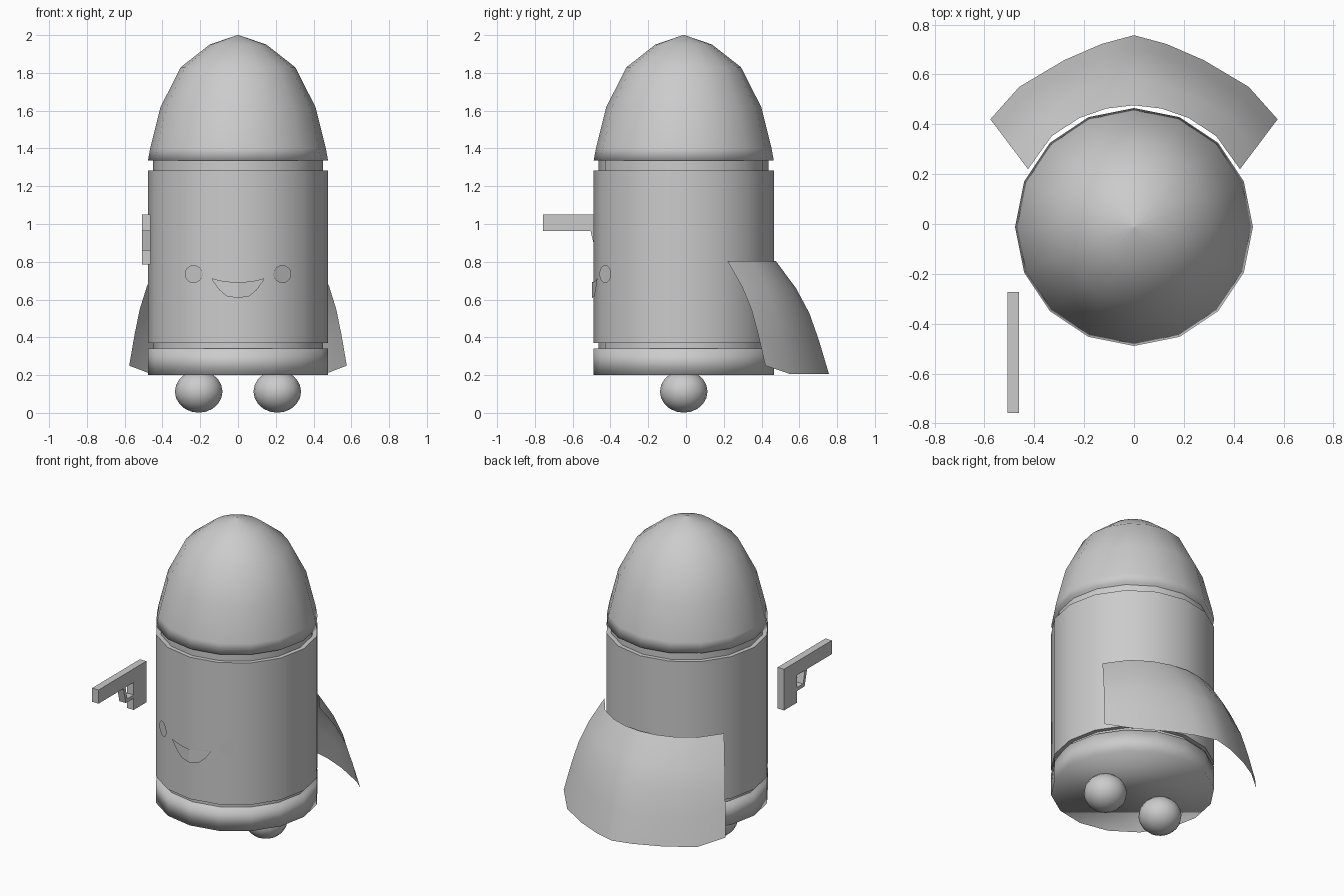
import bpy, math

if "Cube" in bpy.data.objects:
    bpy.data.objects.remove(bpy.data.objects["Cube"])

CY = -0.012   # body axis in y
R = 0.477     # body radius
SIDES = 16


def make(name, verts, faces, smooth=None):
    """Mesh object; smooth = sharp-edge angle in degrees, None for flat."""
    me = bpy.data.meshes.new(name)
    me.from_pydata(verts, [], faces)
    me.validate()
    ob = bpy.data.objects.new(name, me)
    bpy.context.collection.objects.link(ob)
    if smooth is not None:
        me.shade_smooth()
        if smooth < 180:
            me.set_sharp_from_angle(angle=math.radians(smooth))
    return ob


def lathe(name, profile, smooth):
    """Revolve (radius, z) pairs, bottom to top, with closed ends."""
    verts, faces = [], []
    for r, z in profile:
        for i in range(SIDES):
            a = 2 * math.pi * i / SIDES
            verts.append((r * math.cos(a), CY + r * math.sin(a), z))
    for k in range(len(profile) - 1):
        for i in range(SIDES):
            j = (i + 1) % SIDES
            a, b = k * SIDES, (k + 1) * SIDES
            faces.append((a + i, a + j, b + j, b + i))
    faces.append(tuple(reversed(range(SIDES))))
    top = (len(profile) - 1) * SIDES
    faces.append(tuple(range(top, top + SIDES)))
    return make(name, verts, faces, smooth)


def prism(name, yz, x0, x1):
    """Extrude a (y, z) outline along x."""
    n = len(yz)
    verts = [(x, y, z) for x in (x0, x1) for y, z in yz]
    faces = [tuple(reversed(range(n))), tuple(range(n, 2 * n))]
    faces += [(i, (i + 1) % n, n + (i + 1) % n, n + i) for i in range(n)]
    return make(name, verts, faces)


def front(x, z, gap=0.008):
    """Point just in front of the faceted body wall."""
    step = 2 * math.pi / SIDES
    r = R + gap
    for k in range(SIDES // 4):
        xa, xb = r * math.sin(k * step), r * math.sin((k + 1) * step)
        if xa <= abs(x) <= xb:
            t = (abs(x) - xa) / (xb - xa)
            y = r * ((1 - t) * math.cos(k * step) + t * math.cos((k + 1) * step))
            return (x, CY - y, z)


# Body: base ring, two recessed necks, main shell, domed top
lathe("base_ring", [(R, 0.2), (R, 0.342)], 180)
lathe("lower_neck", [(0.45, 0.33), (0.45, 0.38)], 40)
lathe("body_shell", [(R, 0.37), (R, 1.282)], 40)
lathe("upper_neck", [(0.45, 1.27), (0.45, 1.345)], 40)
lathe("dome", [(R, 1.335), (0.465, 1.4), (0.41, 1.62), (0.303, 1.83),
               (0.15, 1.95), (0.004, 2.0)], 180)

# Round feet
for side, label in ((-1, "left"), (1, "right")):
    bpy.ops.mesh.primitive_uv_sphere_add(segments=16, ring_count=10, radius=1,
                                         location=(side * 0.208, CY, 0.113))
    foot = bpy.context.object
    foot.name = label + "_foot"
    foot.scale = (0.126, 0.126, 0.112)
    foot.data.shade_smooth()

# Eyes: discs lying on the body facets
for side, label in ((-1, "left"), (1, "right")):
    pts = [front(side * 0.235 + 0.047 * math.cos(a), 0.735 + 0.047 * math.sin(a))
           for a in (2 * math.pi * i / 16 for i in range(16))]
    make(label + "_eye", pts, [tuple(range(16))])

# Mouth: smile wrapped on the front wall
half = [(0.138, 0.712, 0.705), (0.10, 0.702, 0.652), (0.06, 0.695, 0.618), (0, 0.692, 0.608)]
cols = [(-x, t, b) for x, t, b in half] + half[-2::-1]
verts = [front(x, z) for x, t, b in cols for z in (b, t)]
make("mouth", verts, [(2 * i, 2 * i + 2, 2 * i + 3, 2 * i + 1) for i in range(len(cols) - 1)])

# Side blaster: barrel, grip and trigger guard
X0, X1 = -0.508, -0.462
prism("blaster_barrel", [(-0.757, 0.962), (-0.272, 0.962), (-0.272, 1.05), (-0.757, 1.05)], X0, X1)
prism("blaster_grip", [(-0.40, 0.785), (-0.272, 0.785), (-0.272, 0.962), (-0.40, 0.962)], X0, X1)
prism("blaster_guard", [(-0.40, 0.86), (-0.40, 0.882), (-0.465, 0.882), (-0.483, 0.962),
                        (-0.505, 0.962), (-0.48, 0.86)], X0, X1)

# Flared cape around the back: blend from the top edge to the hem
top_edge = [(0.425, 0.22, 0.803), (0.33, 0.352, 0.803), (0.22, 0.425, 0.803),
            (0.11, 0.463, 0.803), (0, 0.476, 0.803)]
hem = [(0.576, 0.42, 0.25), (0.46, 0.55, 0.206), (0.28, 0.657, 0.205),
       (0.13, 0.722, 0.205), (0, 0.757, 0.205)]


def full(row):
    return [(-x, y, z) for x, y, z in row] + row[-2::-1]


out_t = (0, 0.38, 0.63, 0.81, 1)
down_t = (0, 0.24, 0.46, 0.70, 1)
verts, faces = [], []
for o, d in zip(out_t, down_t):
    for a, b in zip(full(top_edge), full(hem)):
        verts.append((a[0] + (b[0] - a[0]) * o, a[1] + (b[1] - a[1]) * o,
                      a[2] + (b[2] - a[2]) * d))
for r in range(4):
    for c in range(8):
        i = r * 9 + c
        faces.append((i, i + 1, i + 10, i + 9))
make("cape", verts, [tuple(reversed(f)) for f in faces], 180)
